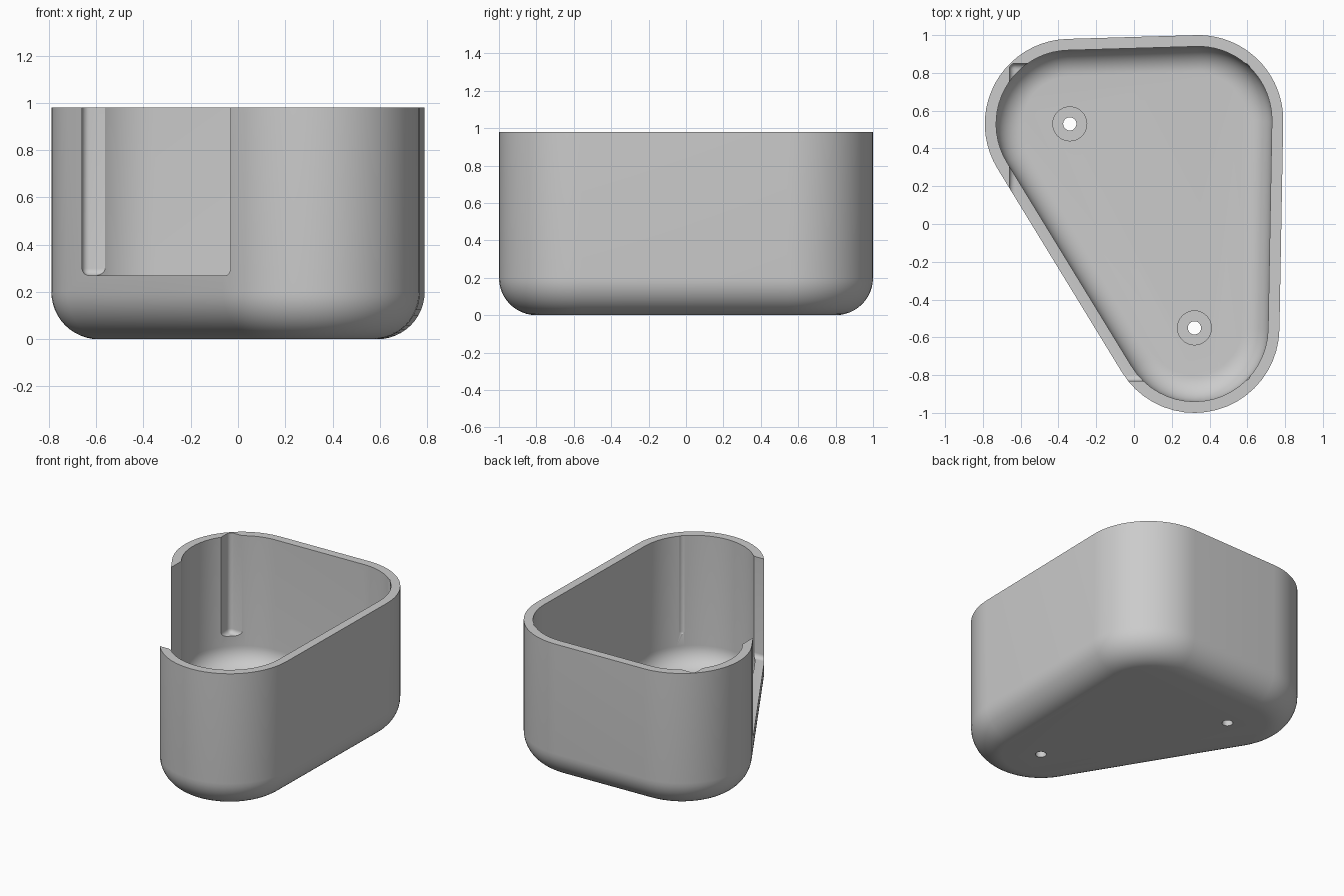
import bpy, bmesh, math
from math import pi, sin, cos

if "Cube" in bpy.data.objects:
    bpy.data.objects.remove(bpy.data.objects["Cube"], do_unlink=True)

CORNERS = [(0.32, -0.55), (0.34, 0.55), (-0.34, 0.53)]
HEIGHT, OUTER, INNER = 0.98, 0.45, 0.39
FLOOR, OUTER_FILLET, INNER_FILLET = 0.06, 0.2, 0.14

grey = bpy.data.materials.new("light grey")
grey.use_nodes = True
grey.diffuse_color = (0.6, 0.6, 0.6, 1)
grey.node_tree.nodes["Principled BSDF"].inputs["Base Color"].default_value = (0.6, 0.6, 0.6, 1)


def outline(radius, steps=20):
    """Rounded triangle wrapped around the three corner circles."""
    points = []
    for i, (x, y) in enumerate(CORNERS):
        px, py = CORNERS[i - 1]
        nx, ny = CORNERS[(i + 1) % 3]
        start = math.atan2(y - py, x - px) - pi / 2
        end = math.atan2(ny - y, nx - x) - pi / 2
        sweep = (end - start) % (2 * pi)
        for k in range(steps + 1):
            a = start + sweep * k / steps
            points.append((x + radius * cos(a), y + radius * sin(a)))
    return points


def fillet(radius, base, size, steps=12):
    """Radius and height pairs of the rounded lower edge, from floor to wall."""
    angles = [pi / 2 * k / steps for k in range(steps + 1)]
    return [(radius - size + size * sin(a), base + size - size * cos(a)) for a in angles]


def new_object(name, bm):
    bmesh.ops.recalc_face_normals(bm, faces=bm.faces)
    mesh = bpy.data.meshes.new(name)
    bm.to_mesh(mesh)
    bm.free()
    mesh.materials.append(grey)
    obj = bpy.data.objects.new(name, mesh)
    bpy.context.collection.objects.link(obj)
    return obj


def cylinder_cutter(name, x, y, radius, low, high):
    bm = bmesh.new()
    bmesh.ops.create_cone(bm, cap_ends=True, segments=32, radius1=radius,
                          radius2=radius, depth=high - low)
    bmesh.ops.translate(bm, verts=bm.verts, vec=(x, y, (low + high) / 2))
    return new_object(name, bm)


# Shell: outer wall going up, inner wall coming back down to the floor
profile = fillet(OUTER, 0, OUTER_FILLET) + [(OUTER, HEIGHT), (INNER, HEIGHT)]
profile += reversed(fillet(INNER, FLOOR, INNER_FILLET))
bm = bmesh.new()
rings = [[bm.verts.new((x, y, z)) for x, y in outline(r)] for r, z in profile]
count = len(rings[0])
for low, high in zip(rings, rings[1:]):
    for i in range(count):
        j = (i + 1) % count
        bm.faces.new((low[i], low[j], high[j], high[i]))
bm.faces.new(rings[0])
bm.faces.new(rings[-1])
shell = new_object("holder_shell", bm)

# Rounded box that opens the slanted side and notches the inner corners
bm = bmesh.new()
bmesh.ops.create_cube(bm, size=1)
bmesh.ops.scale(bm, verts=bm.verts, vec=(1.275, 1.68, 1))
bmesh.ops.translate(bm, verts=bm.verts, vec=(-0.0225, 0.01, 0.77))
edges = [e for e in bm.edges if min(v.co.z for v in e.verts) < 0.5]
bmesh.ops.bevel(bm, geom=edges, offset=0.03, segments=5, profile=0.5, affect='EDGES')
cutters = [new_object("opening_cutter", bm)]

# Two screw holes with shallow counterbores
for x, y in (CORNERS[0], CORNERS[2]):
    cutters.append(cylinder_cutter("screw_hole_cutter", x, y, 0.035, -0.1, 0.2))
    cutters.append(cylinder_cutter("counterbore_cutter", x, y, 0.09, 0.04, 0.2))

bpy.context.view_layer.objects.active = shell
for cutter in cutters:
    cutter.hide_render = True
    cut = shell.modifiers.new("cut", 'BOOLEAN')
    cut.operation = 'DIFFERENCE'
    cut.solver = 'EXACT'
    cut.object = cutter
    bpy.ops.object.modifier_apply(modifier=cut.name)
for cutter in cutters:
    bpy.data.objects.remove(cutter, do_unlink=True)

bpy.ops.object.select_all(action='DESELECT')
shell.select_set(True)
bpy.ops.object.shade_smooth_by_angle(angle=math.radians(30))
